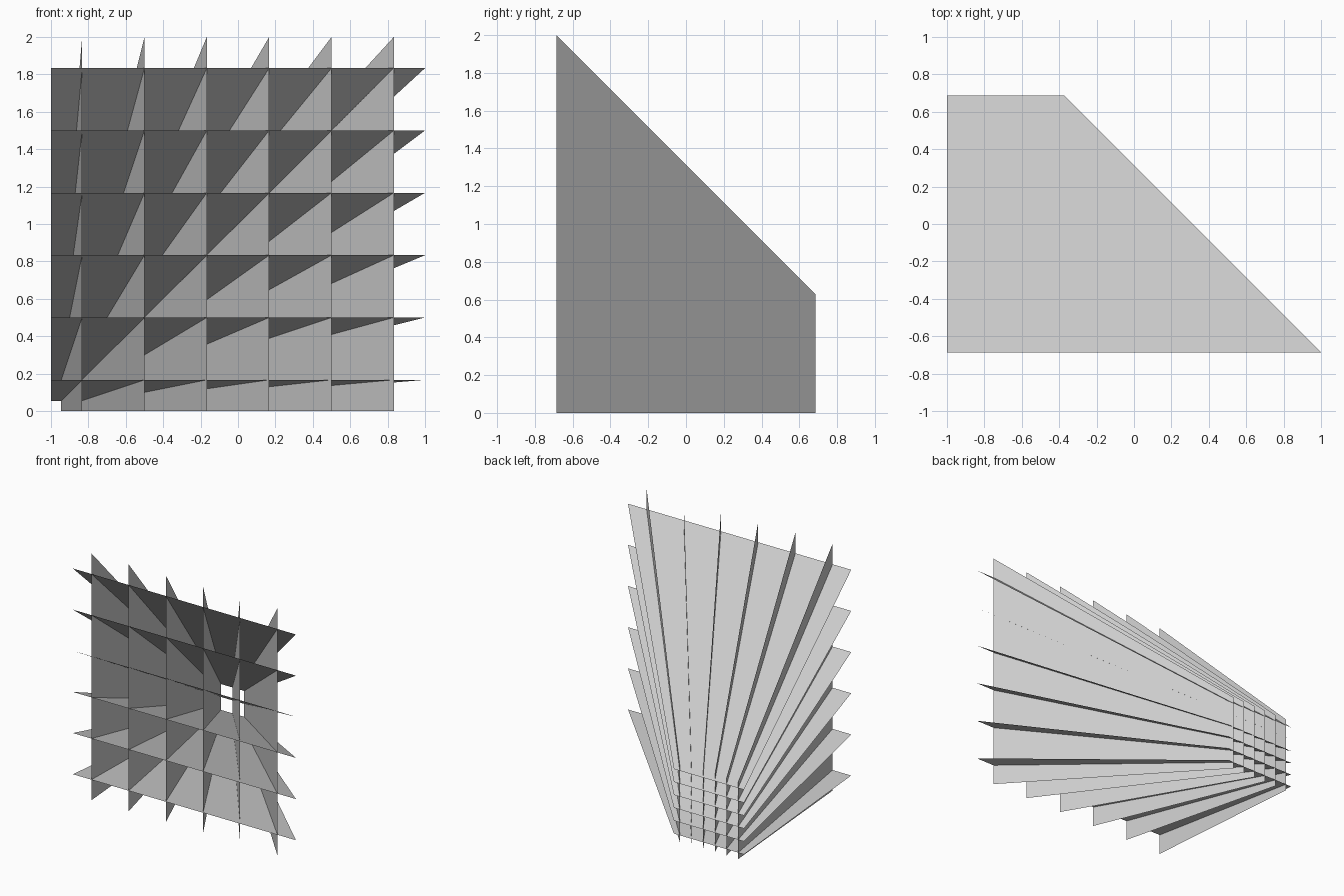
import bpy

if "Cube" in bpy.data.objects:
    bpy.data.objects.remove(bpy.data.objects["Cube"])

HALF_DEPTH = 0.686           # front at -y, back at +y
SCALE = 1 - HALF_DEPTH       # back opening relative to the 2 unit front opening
COUNT = 6


def at_back(x, z):
    """Shrink a front point toward the lower left corner at the back."""
    return (-1 + (x + 1) * SCALE, HALF_DEPTH, z * SCALE)


def add_fin(name, start, end):
    """Thin tapering sheet from a front edge to its smaller back edge."""
    verts = [(start[0], -HALF_DEPTH, start[1]), (end[0], -HALF_DEPTH, end[1]),
             at_back(*end), at_back(*start)]
    mesh = bpy.data.meshes.new(name)
    mesh.from_pydata(verts, [], [(0, 1, 2, 3)])
    obj = bpy.data.objects.new(name, mesh)
    bpy.context.collection.objects.link(obj)


for i in range(COUNT):
    t = (2 * i + 1) / COUNT
    # horizontal louvre
    add_fin(f"horizontal_fin_{i + 1}", (-1, t), (1, t))
    # vertical louvre
    add_fin(f"vertical_fin_{i + 1}", (t - 1, 0), (t - 1, 2))
